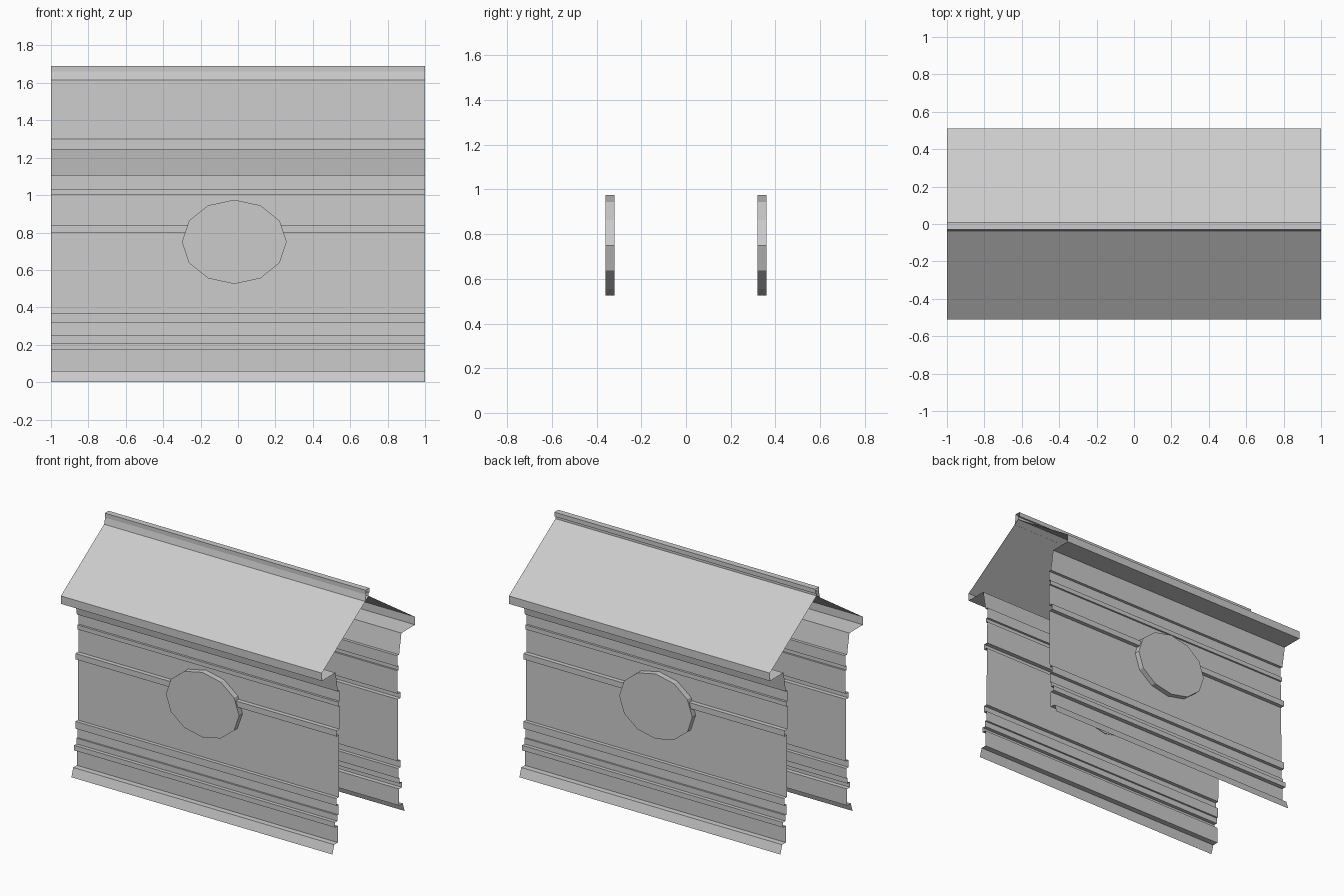
import bpy, bmesh, math

cube = bpy.data.objects.get("Cube")
if cube:
    bpy.data.objects.remove(cube)

grey = bpy.data.materials.new("plain_grey")
grey.use_nodes = True
COLOUR = (0.6, 0.6, 0.6, 1)
grey.diffuse_color = COLOUR
grey.node_tree.nodes["Principled BSDF"].inputs["Base Color"].default_value = COLOUR


def finish(name, bm):
    mesh = bpy.data.meshes.new(name)
    bm.to_mesh(mesh)
    bm.free()
    mesh.materials.append(grey)
    obj = bpy.data.objects.new(name, mesh)
    bpy.context.collection.objects.link(obj)
    return obj


def sheet(name, profile, side=1):
    """Sweep an open (y, z) profile along x; side=-1 mirrors it to the front."""
    bm = bmesh.new()
    rows = [[bm.verts.new((x, side * y, z)) for x in (-1, 1)] for y, z in profile]
    for (a, b), (c, d) in zip(rows, rows[1:]):
        bm.faces.new((a, c, d, b) if side > 0 else (a, b, d, c))
    return finish(name, bm)


def medallion(name, side):
    """Twelve-sided oval plate standing proud of the wall."""
    bm = bmesh.new()
    ring = []
    for i in range(12):
        a = i * math.tau / 12
        ring.append(bm.verts.new((-0.02 + 0.28 * math.cos(a), side * 0.36,
                                  0.75 + 0.225 * math.sin(a))))
    face = bm.faces.new(ring)
    extruded = bmesh.ops.extrude_edge_only(bm, edges=face.edges[:])
    for v in extruded["geom"]:
        if isinstance(v, bmesh.types.BMVert):
            v.co.y = side * 0.32
    bmesh.ops.recalc_face_normals(bm, faces=bm.faces[:])
    face.normal_update()
    if face.normal.y * side < 0:
        bmesh.ops.reverse_faces(bm, faces=bm.faces[:])
    return finish(name, bm)


# Wall outline from the flared foot up through the mouldings to the cornice
wall = [(0.395, 0), (0.375, 0.06), (0.335, 0.06), (0.335, 0.175),
        (0.365, 0.175), (0.365, 0.21), (0.34, 0.21), (0.34, 0.25),
        (0.328, 0.25), (0.326, 0.32), (0.35, 0.32), (0.35, 0.37),
        (0.325, 0.37), (0.322, 0.8), (0.35, 0.8), (0.35, 0.84),
        (0.32, 0.84), (0.318, 1.0), (0.33, 1.0), (0.33, 1.03),
        (0.315, 1.03), (0.315, 1.105), (0.335, 1.105), (0.36, 1.245)]
# Eaves soffit, fascia and roof slope
roof = [(0.36, 1.245), (0.51, 1.245), (0.51, 1.3), (0, 1.64)]

for label, side in (("front", -1), ("back", 1)):
    sheet(label + "_wall", wall, side)
    sheet(label + "_roof", roof, side)
    medallion(label + "_medallion", side)

# Ridge cap, leaning up from the front slope and hooked over the back
sheet("ridge_cap", [(0, 1.64), (0, 1.66), (0.012, 1.66), (0.012, 1.69), (-0.03, 1.69),
                    (-0.03, 1.66), (-0.026, 1.66), (-0.037, 1.615)])
